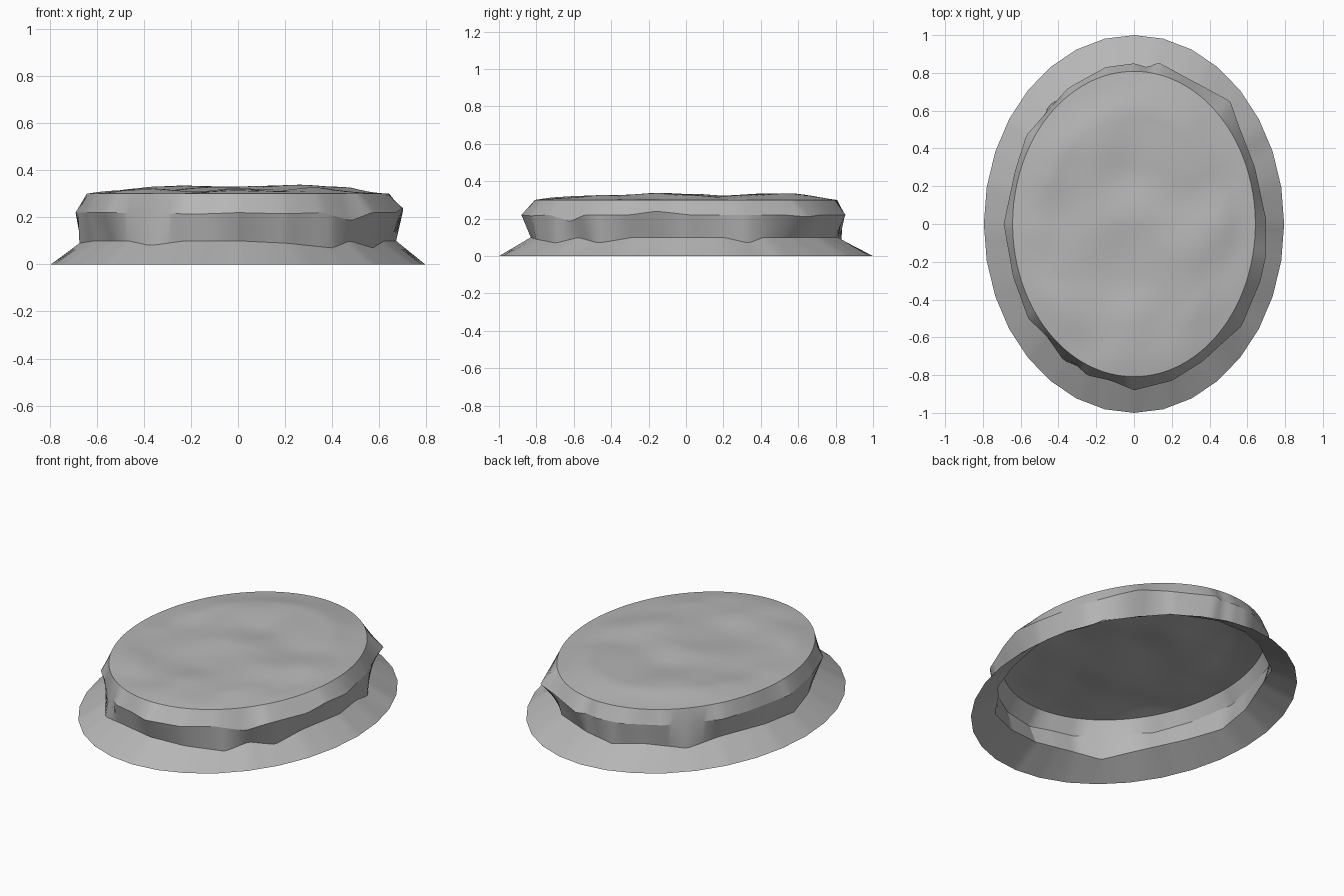
import bpy, bmesh, math
from mathutils import noise, Vector

if "Cube" in bpy.data.objects:
    bpy.data.objects.remove(bpy.data.objects["Cube"])

AX = 0.795          # half width of the oval (half length is 1)
N = 192             # columns around the wall
TAU = 2 * math.pi


def chord(table, deg):
    """Straight-chord interpolation of a closed list of (degrees, scale, z)."""
    t = sorted(table)
    t = [(t[-1][0] - 360, *t[-1][1:])] + t + [(t[0][0] + 360, *t[0][1:])]
    for a, b in zip(t, t[1:]):
        if a[0] <= deg <= b[0]:
            wa = math.sin(math.radians(b[0] - deg)) / a[1]
            wb = math.sin(math.radians(deg - a[0])) / b[1]
            f = wb / (wa + wb)
            s = math.sin(math.radians(b[0] - a[0])) / (wa + wb)
            return s, a[2] + (b[2] - a[2]) * (deg - a[0]) / (b[0] - a[0])


def polar(points):
    return [(math.degrees(math.atan2(y, x / AX)) % 360, math.hypot(x / AX, y), z)
            for x, y, z in points]


# chipped rock ledge, upper edge (x, y, z)
upper = polar([
    (.70, .02, .22), (.64, .30, .22), (.555, .52, .22), (.51, .65, .21), (.38, .72, .22),
    (.13, .855, .22), (.07, .83, .22), (0, .85, .22), (-.15, .83, .22),
    (-.35, .72, .22), (-.57, .47, .22), (-.63, .28, .22), (-.69, 0, .22),
    (-.64, -.28, .22), (-.56, -.50, .22), (-.25, -.80, .215), (-.12, -.83, .215),
    (0, -.88, .22), (.20, -.83, .215), (.36, -.73, .22), (.48, -.62, .185),
    (.57, -.54, .22), (.67, -.30, .22), (.70, -.16, .24)])

# lower edge of the rock: degrees, scale, z
lower = [(0, .845, .10), (14, .835, .10), (23, .855, .07), (30, .83, .10), (60, .82, .10),
         (82, .82, .10), (98, .84, .085), (112, .82, .10), (132, .845, .075),
         (146, .81, .10), (168, .83, .10), (184, .85, .09), (200, .82, .10),
         (225, .83, .10), (237, .86, .08), (250, .83, .10), (270, .83, .10),
         (288, .84, .09), (306, .86, .07), (316, .83, .10), (327, .86, .07), (340, .83, .10)]


def foot(deg):
    """32-sided outer rim on the ground."""
    step = 360 / 32
    local = math.radians((deg % step) - step / 2)
    return math.cos(math.radians(step / 2)) / math.cos(local), 0.0


def finish(name, bm, angle):
    me = bpy.data.meshes.new(name)
    bmesh.ops.recalc_face_normals(bm, faces=bm.faces)
    bm.to_mesh(me)
    bm.free()
    ob = bpy.data.objects.new(name, me)
    bpy.context.collection.objects.link(ob)
    bpy.ops.object.select_all(action='DESELECT')
    ob.select_set(True)
    bpy.context.view_layer.objects.active = ob
    bpy.ops.object.shade_smooth_by_angle(angle=math.radians(angle))
    return ob


def ground_height(x, y, r):
    """Gentle bumps that fade to the rim of the top."""
    n = noise.noise(Vector((x * 3.6, y * 3.6, 4.7)))
    fade = min(1.0, (1 - r) / 0.25)
    return 0.30 + fade * (0.021 + 0.028 * max(-0.7, min(0.8, n)))


# open-bottomed shell: skirt, rock band, bevel and bumpy top
bm = bmesh.new()
rings = []
for level in (foot, lambda d: chord(lower, d), lambda d: chord(upper, d),
              lambda d: (.808, .30)):
    ring = []
    for i in range(N):
        a = TAU * i / N
        s, z = level(360 * i / N)
        ring.append(bm.verts.new((AX * s * math.cos(a), s * math.sin(a), z)))
    rings.append(ring)
for k in range(1, 20):
    r = 1 - k / 20
    ring = []
    for i in range(N):
        a = TAU * i / N
        x, y = .642 * r * math.cos(a), .808 * r * math.sin(a)
        ring.append(bm.verts.new((x, y, ground_height(x, y, r))))
    rings.append(ring)
for lo, hi in zip(rings, rings[1:]):
    for i in range(N):
        j = (i + 1) % N
        bm.faces.new((lo[i], lo[j], hi[j], hi[i]))
centre = bm.verts.new((0, 0, ground_height(0, 0, 0)))
for i in range(N):
    bm.faces.new((rings[-1][i], rings[-1][(i + 1) % N], centre))
base = finish("oval_rock_base", bm, 20)
# keep the outward side facing up
if base.data.polygons[-1].normal.z < 0:
    base.data.flip_normals()

# medium grey stone
stone = bpy.data.materials.new("stone_grey")
stone.diffuse_color = (0.47, 0.47, 0.47, 1)
stone.use_nodes = True
stone.node_tree.nodes["Principled BSDF"].inputs["Base Color"].default_value = stone.diffuse_color
base.data.materials.append(stone)
